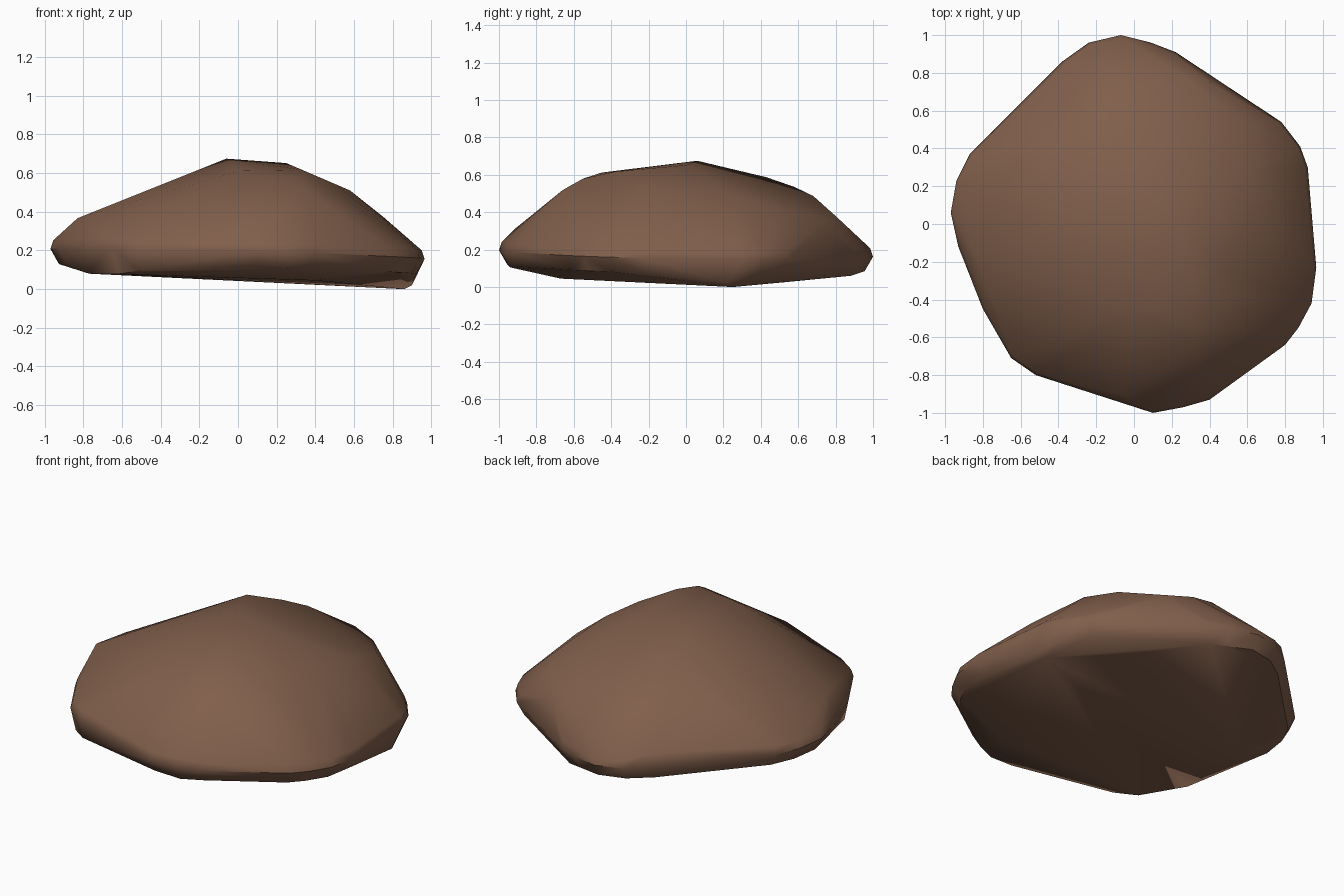
import bpy, bmesh, math

if "Cube" in bpy.data.objects:
    bpy.data.objects.remove(bpy.data.objects["Cube"])

# Plan outline of the boulder, clockwise from the back
RIM = [(-.07, 1.0), (.09, .96), (.22, .91), (.78, .54), (.88, .41), (.92, .30),
       (.965, -.23), (.94, -.42), (.87, -.55), (.80, -.64), (.40, -.93), (.26, -.97),
       (.10, -1.0), (-.52, -.80), (-.65, -.71), (-.80, -.45), (-.93, -.12),
       (-.97, .06), (-.94, .23), (-.87, .37), (-.38, .86), (-.24, .96)]

# Crown corners above the rim
CROWN = [(-.06, .06, .675), (.25, .0, .652), (.33, -.38, .617), (0, -.45, .612),
         (.30, -.55, .58), (.33, -.66, .518), (-.05, -.91, .315), (.5, -.24, .545),
         (.58, -.05, .51), (.75, .0, .375), (.6, .28, .475), (.57, .54, .405),
         (.4, .75, .355), (.24, .8, .38), (.0, .68, .487), (-.1, .58, .535),
         (-.24, .43, .587), (-.83, -.2, .367), (-.65, -.70, .225), (-.36, .855, .255)]
# Corners of the flat underside
BASE = [(.86, .25, 0), (.9, .22, .02), (.18, .88, .06), (.4, -.67, .045), (.52, .52, .025),
        (-.77, 0, .08), (.26, -.94, .105), (-.51, -.79, .095), (-.62, -.70, .078),
        (-.77, -.45, .08)]


def ring(scale, dz):
    """Copy of the outline, scaled and raised, tilting gently."""
    return [(x * scale, y * scale, .18 - .03 * x - .02 * y + dz) for x, y in RIM]


def hull(name, points):
    bm = bmesh.new()
    for p in points:
        bm.verts.new(p)
    res = bmesh.ops.convex_hull(bm, input=bm.verts)
    junk = {g for g in res["geom_interior"] + res["geom_unused"]
            if isinstance(g, bmesh.types.BMVert)}
    bmesh.ops.delete(bm, geom=list(junk), context='VERTS')
    bmesh.ops.recalc_face_normals(bm, faces=bm.faces)
    me = bpy.data.meshes.new(name)
    bm.to_mesh(me)
    bm.free()
    ob = bpy.data.objects.new(name, me)
    bpy.context.collection.objects.link(ob)
    return ob


# Boulder: crown, rounded rim and underside wrapped in one faceted skin
rock = hull("boulder", CROWN + BASE + ring(.985, .045) + ring(1, 0) + ring(.955, -.078))

# Brown stone
mat = bpy.data.materials.new("brown_stone")
mat.diffuse_color = (.218, .114, .071, 1)
mat.use_nodes = True
mat.node_tree.nodes["Principled BSDF"].inputs["Base Color"].default_value = mat.diffuse_color
rock.data.materials.append(mat)

bpy.context.view_layer.objects.active = rock
rock.select_set(True)
bpy.ops.object.shade_smooth_by_angle(angle=math.radians(45))
